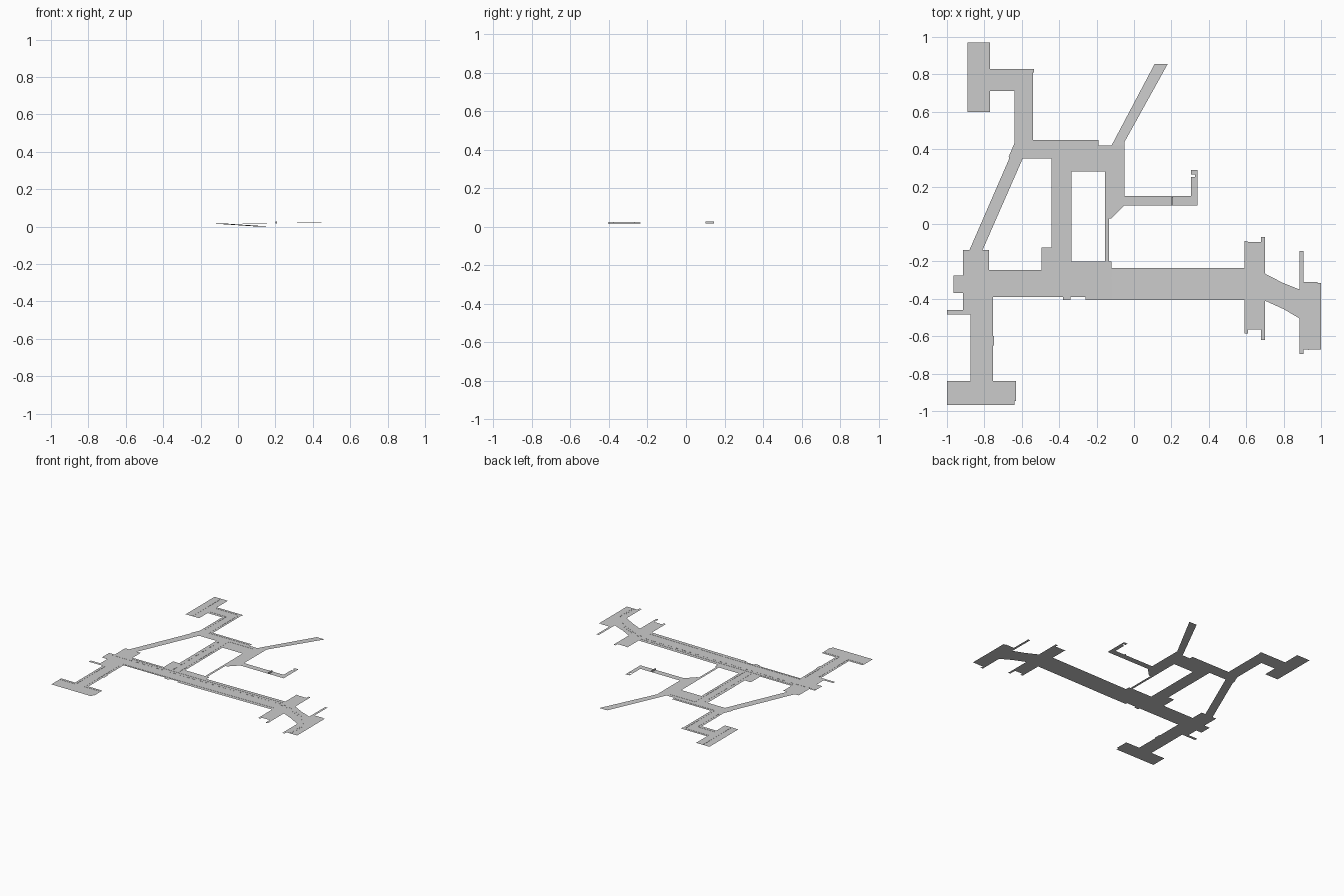
import bpy, bmesh
from mathutils import Vector

BASE, HIGH = 0.0155, 0.022


def road_z(x, y):
    """Ground height: level in the west, the avenue climbs east, the north arm falls to 0."""
    if y > 0.42 and x > -0.13:
        return max(0.0, BASE * (1 - (y - 0.42) / 0.435))
    if y < -0.05 and x > -0.12:
        return BASE + (HIGH - BASE) * min(1, (x + 0.12) / 0.71)
    return BASE


def finish(name, bm):
    me = bpy.data.meshes.new(name)
    bm.to_mesh(me)
    bm.free()
    ob = bpy.data.objects.new(name, me)
    bpy.context.collection.objects.link(ob)
    return ob


def sheet(name, pts):
    """Flat paved area from an outline."""
    bm = bmesh.new()
    f = bm.faces.new([bm.verts.new((x, y, road_z(x, y))) for x, y in pts])
    f.normal_update()
    if f.normal.z < 0:
        f.normal_flip()
    bmesh.ops.triangulate(bm, faces=[f])
    return finish(name, bm)


def rect(x0, y0, x1, y1):
    return [(x0, y0), (x1, y0), (x1, y1), (x0, y1)]


def strip(bm, a, b, width, height):
    """Low box following the ground from a to b."""
    a, b = Vector(a), Vector(b)
    d = (b - a).normalized()
    n = Vector((-d.y, d.x)) * width / 2
    ring = [a - n, b - n, b + n, a + n]
    za, zb = road_z(*a), road_z(*b)
    zs = [za, zb, zb, za]
    lo = [bm.verts.new((p.x, p.y, z)) for p, z in zip(ring, zs)]
    hi = [bm.verts.new((p.x, p.y, z + height)) for p, z in zip(ring, zs)]
    bm.faces.new(hi)
    for i in range(4):
        j = (i + 1) % 4
        bm.faces.new((lo[i], lo[j], hi[j], hi[i]))


# North-west square and its dog-leg street
sheet("northwest_square", rect(-0.89, 0.60, -0.77, 0.97))
sheet("northwest_street", [(-0.77, 0.71), (-0.64, 0.71), (-0.64, 0.45), (-0.54, 0.45),
                           (-0.54, 0.81), (-0.535, 0.81), (-0.535, 0.83), (-0.77, 0.83)])

# Plaza band joining the northern streets
sheet("north_plaza", [(-0.64, 0.45), (-0.64, 0.43), (-0.67, 0.36), (-0.667, 0.35),
                      (-0.335, 0.35), (-0.335, 0.28), (-0.155, 0.28), (-0.155, 0.03),
                      (-0.12, 0.03), (-0.05, 0.10), (-0.05, 0.42), (-0.19, 0.42),
                      (-0.19, 0.45)])
sheet("west_diagonal_street", [(-0.667, 0.35), (-0.88, -0.14), (-0.81, -0.14), (-0.595, 0.35)])
sheet("north_diagonal_street", [(-0.12, 0.42), (-0.05, 0.42), (-0.05, 0.44), (0.18, 0.855),
                                (0.11, 0.855)])

# East lane with notched end
sheet("east_lane", [(-0.05, 0.10), (0.34, 0.10), (0.34, 0.29), (0.305, 0.29), (0.305, 0.265),
                    (0.325, 0.265), (0.325, 0.25), (0.305, 0.25), (0.305, 0.15), (-0.05, 0.15)])

# Streets between avenue and plaza
sheet("middle_street", [(-0.495, -0.245), (-0.335, -0.245), (-0.335, 0.35), (-0.44, 0.35),
                        (-0.44, -0.125), (-0.495, -0.125)])
sheet("narrow_alley", rect(-0.155, -0.20, -0.135, 0.03))
sheet("alley_forecourt", rect(-0.335, -0.245, -0.12, -0.20))

# Main avenue: level west half, rising east half
sheet("avenue_west", [(-0.775, -0.245), (-0.775, -0.39), (-0.38, -0.39), (-0.38, -0.405),
                      (-0.34, -0.405), (-0.34, -0.39), (-0.26, -0.39), (-0.26, -0.405),
                      (-0.12, -0.405), (-0.12, -0.245)])
sheet("avenue_east", [(-0.12, -0.405), (0.59, -0.405), (0.59, -0.235), (-0.12, -0.235)])

# West junction and south street
sheet("west_junction", [(-0.915, -0.14), (-0.915, -0.275), (-0.965, -0.275), (-0.965, -0.37),
                        (-0.915, -0.37), (-0.915, -0.46), (-1.0, -0.46), (-1.0, -0.485),
                        (-0.875, -0.485), (-0.755, -0.485), (-0.755, -0.39), (-0.775, -0.39),
                        (-0.775, -0.14)])
sheet("south_street", [(-0.875, -0.485), (-0.875, -0.84), (-0.755, -0.84), (-0.755, -0.65),
                       (-0.748, -0.65), (-0.748, -0.60), (-0.755, -0.60), (-0.755, -0.485)])
sheet("south_square", [(-1.0, -0.84), (-1.0, -0.967), (-0.64, -0.967), (-0.64, -0.945),
                       (-0.63, -0.945), (-0.63, -0.84)])

# East crossing, bend and end street
sheet("east_crossing", [(0.59, -0.09), (0.61, -0.095), (0.68, -0.095), (0.68, -0.07),
                        (0.70, -0.07), (0.70, -0.62), (0.68, -0.62), (0.68, -0.565),
                        (0.61, -0.565), (0.61, -0.585), (0.59, -0.585)])
sheet("east_bend", [(0.70, -0.265), (0.79, -0.312), (0.885, -0.35), (0.885, -0.505),
                    (0.80, -0.455), (0.70, -0.41)])
sheet("east_end_street", [(0.885, -0.145), (0.905, -0.145), (0.905, -0.31), (0.98, -0.31),
                          (0.98, -0.315), (1.0, -0.315), (1.0, -0.67), (0.905, -0.67),
                          (0.905, -0.695), (0.885, -0.695)])

# Kerbs set in from the street edges
kerbs = [((-0.83, 0.61), (-0.83, 0.96)), ((-0.77, 0.735), (-0.62, 0.735)),
         ((-0.77, 0.81), (-0.56, 0.81)), ((-0.62, 0.735), (-0.62, 0.45)),
         ((-0.56, 0.81), (-0.56, 0.43)), ((-0.56, 0.43), (-0.20, 0.43)),
         ((-0.355, -0.24), (-0.355, 0.39)), ((-0.355, 0.39), (-0.13, 0.39)),
         ((-0.77, -0.265), (-0.12, -0.265)), ((-0.12, -0.265), (0.59, -0.265)),
         ((-0.77, -0.375), (-0.12, -0.375)), ((-0.12, -0.375), (0.59, -0.375)),
         ((-0.855, -0.49), (-0.855, -0.86)), ((-0.775, -0.40), (-0.775, -0.86)),
         ((-0.99, -0.86), (-0.855, -0.86)), ((-0.775, -0.86), (-0.64, -0.86))]
bm = bmesh.new()
for a, b in kerbs:
    strip(bm, a, b, 0.003, 0.0012)
finish("kerbs", bm)

# Dashed centre markings along avenue and middle street
bm = bmesh.new()
for i in range(130):
    x = -0.962 + i * 0.012
    strip(bm, (x, -0.29), (x + 0.008, -0.29), 0.006, 0.0008)
for i in range(50):
    y = -0.25 + i * 0.012
    strip(bm, (-0.412, y), (-0.412, y + 0.008), 0.006, 0.0008)
finish("centre_dashes", bm)

# Curved lines through the east bend
bend = [(0.61, -0.29), (0.68, -0.305), (0.75, -0.335), (0.83, -0.375), (0.89, -0.415),
        (0.93, -0.46), (0.945, -0.52), (0.945, -0.66)]
bm = bmesh.new()
for dx, dy in ((0, 0), (-0.012, -0.014)):
    for a, b in zip(bend, bend[1:]):
        strip(bm, (a[0] + dx, a[1] + dy), (b[0] + dx, b[1] + dy), 0.003, 0.0008)
finish("bend_lines", bm)

# Low barrier across the east lane
bm = bmesh.new()
strip(bm, (0.205, 0.10), (0.205, 0.145), 0.008, 0.012)
finish("lane_barrier", bm)
